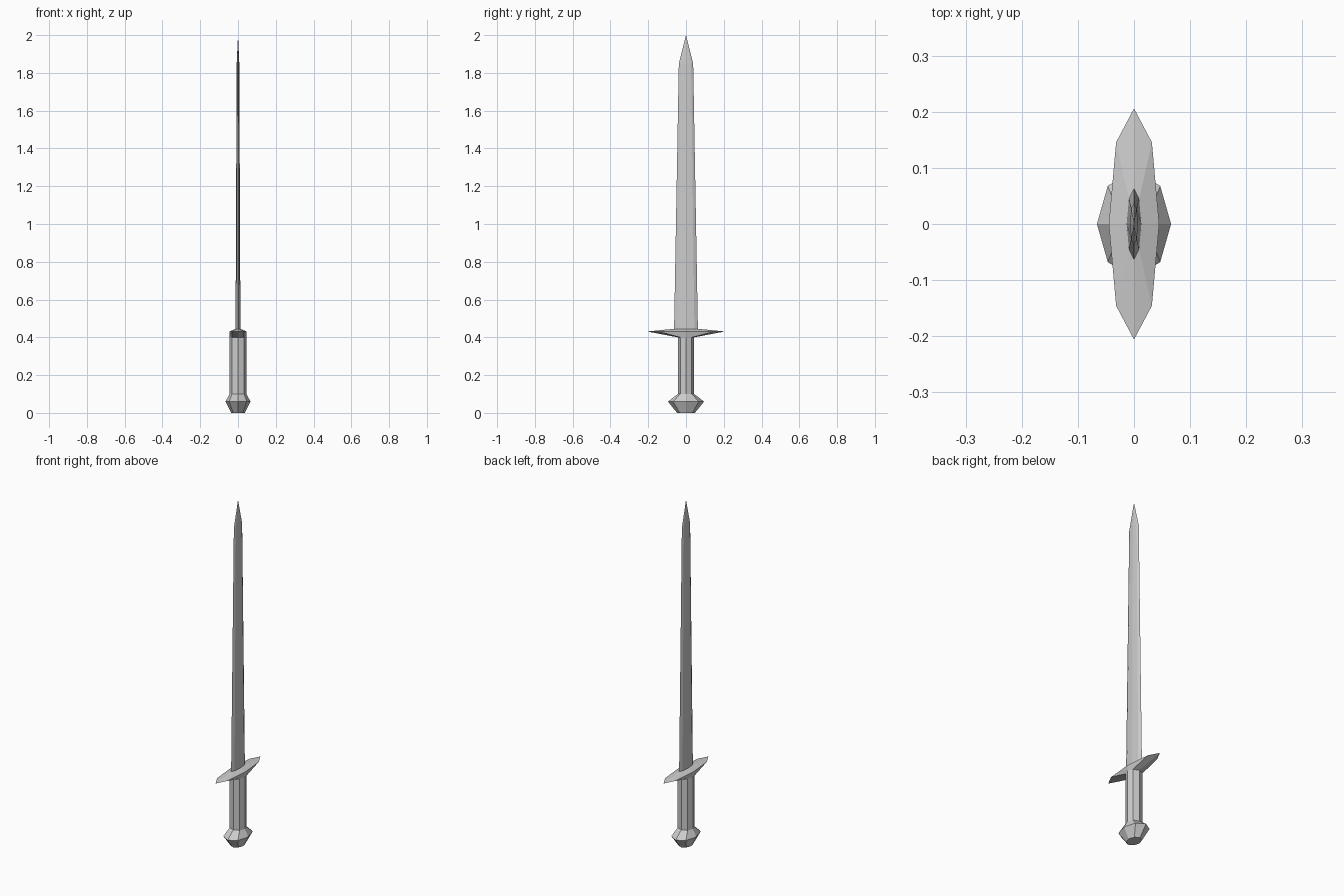
import bpy, bmesh
from math import cos, sin, pi

if "Cube" in bpy.data.objects:
    bpy.data.objects.remove(bpy.data.objects["Cube"])

SIDES = 8


def loft(name, rings, cap_bottom=False, tip=None):
    """Skin stacked eight-sided elliptical rings (z, half_x, half_y)."""
    bm = bmesh.new()
    loops = []
    for z, rx, ry in rings:
        loops.append([bm.verts.new((rx * cos(2 * pi * i / SIDES),
                                    ry * sin(2 * pi * i / SIDES), z))
                      for i in range(SIDES)])
    for a, b in zip(loops, loops[1:]):
        for i in range(SIDES):
            j = (i + 1) % SIDES
            bm.faces.new((a[i], a[j], b[j], b[i]))
    if cap_bottom:
        bm.faces.new(loops[0][::-1])
    if tip is not None:
        point = bm.verts.new((0, 0, tip))
        top = loops[-1]
        for i in range(SIDES):
            bm.faces.new((top[i], top[(i + 1) % SIDES], point))
    mesh = bpy.data.meshes.new(name)
    bm.to_mesh(mesh)
    bm.free()
    obj = bpy.data.objects.new(name, mesh)
    bpy.context.collection.objects.link(obj)
    return obj


# Rings shared by neighbouring parts
grip_low = (0.10, 0.045, 0.043)
grip_high = (0.40, 0.045, 0.043)
blade_base = (0.445, 0.013, 0.063)

# Faceted pommel
loft("pommel", [(0, 0.036, 0.047), (0.06, 0.066, 0.096), grip_low], cap_bottom=True)
# Straight grip
loft("grip", [grip_low, grip_high])
# Wide crossguard with a sharp rim
loft("crossguard", [grip_high, (0.431, 0.045, 0.206), blade_base])
# Tapered blade ending in a point
loft("blade", [blade_base, (1.85, 0.007, 0.038)], tip=2.0)
